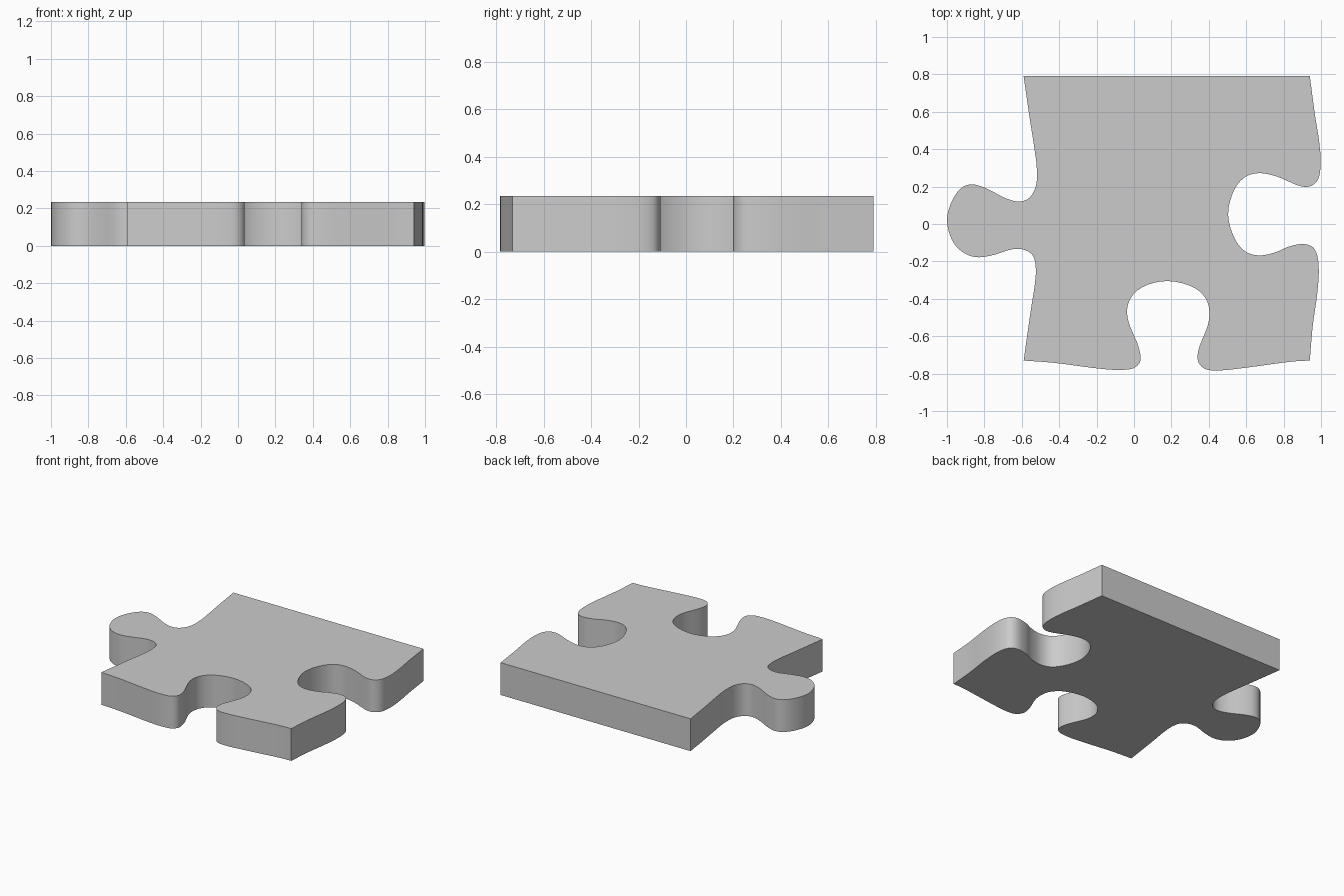
import bpy, bmesh, math
from mathutils import Vector

if "Cube" in bpy.data.objects:
    bpy.data.objects.remove(bpy.data.objects["Cube"])

HEIGHT = 0.235

# Each side is a corner-to-corner run of profile points, clockwise from top right
right_side = [(.94, .79), (.968, .58), (.99, .44), (.998, .33), (.985, .24), (.95, .205),
              (.9, .2), (.76, .255), (.67, .272), (.6, .255), (.54, .19), (.503, .05),
              (.545, -.09), (.6, -.15), (.67, -.168), (.76, -.15), (.83, -.12),
              (.91, -.107), (.957, -.125), (.98, -.17), (.988, -.25), (.98, -.37),
              (.955, -.55), (.94, -.73)]
front_side = [(.94, -.73), (.85, -.735), (.6, -.768), (.45, -.783), (.38, -.775),
              (.345, -.74), (.343, -.68), (.395, -.54), (.403, -.48), (.39, -.41),
              (.33, -.345), (.18, -.305), (.04, -.34), (-.025, -.41), (-.035, -.5),
              (.027, -.665), (.033, -.735), (0, -.77), (-.07, -.78), (-.17, -.775),
              (-.43, -.742), (-.59, -.73)]
left_side = [(-.59, -.73), (-.55, -.45), (-.53, -.32), (-.525, -.24), (-.54, -.17),
             (-.58, -.14), (-.64, -.133), (-.75, -.165), (-.83, -.178), (-.9, -.16),
             (-.965, -.1), (-1, .02), (-.97, .13), (-.92, .195), (-.87, .212),
             (-.8, .195), (-.68, .135), (-.61, .12), (-.56, .14), (-.525, .2),
             (-.52, .3), (-.535, .42), (-.56, .58), (-.59, .79)]


def smooth_run(points, steps=4):
    """Centripetal Catmull-Rom through the points, omitting the last one."""
    p = [Vector(q) for q in points]
    p = [2 * p[0] - p[1]] + p + [2 * p[-1] - p[-2]]
    out = []
    for a, b, c, d in zip(p, p[1:], p[2:], p[3:]):
        u, v, w = [math.sqrt((j - i).length) for i, j in ((a, b), (b, c), (c, d))]
        m1 = ((b - a) / u - (c - a) / (u + v) + (c - b) / v) * v
        m2 = ((c - b) / v - (d - b) / (v + w) + (d - c) / w) * v
        for k in range(steps):
            t = k / steps
            out.append(b * (2*t**3 - 3*t*t + 1) + m1 * (t**3 - 2*t*t + t)
                       + c * (3*t*t - 2*t**3) + m2 * (t**3 - t*t))
    return out


# Closed outline; the back side is the straight edge between the last two corners
outline = smooth_run(right_side) + smooth_run(front_side) + smooth_run(left_side)
outline.append(Vector(left_side[-1]))

# Flat plate extruded upward
bm = bmesh.new()
base = bm.faces.new([bm.verts.new((q.x, q.y, 0)) for q in outline])
ext = bmesh.ops.extrude_face_region(bm, geom=[base], use_keep_orig=True)
top_verts = [g for g in ext["geom"] if isinstance(g, bmesh.types.BMVert)]
bmesh.ops.translate(bm, verts=top_verts, vec=(0, 0, HEIGHT))
bmesh.ops.recalc_face_normals(bm, faces=bm.faces[:])
mesh = bpy.data.meshes.new("puzzle_piece")
bm.to_mesh(mesh)
bm.free()
piece = bpy.data.objects.new("puzzle_piece", mesh)
bpy.context.collection.objects.link(piece)

# Smooth curved walls, crisp rims and corners
bpy.context.view_layer.objects.active = piece
piece.select_set(True)
bpy.ops.object.shade_smooth_by_angle(angle=math.radians(30))
